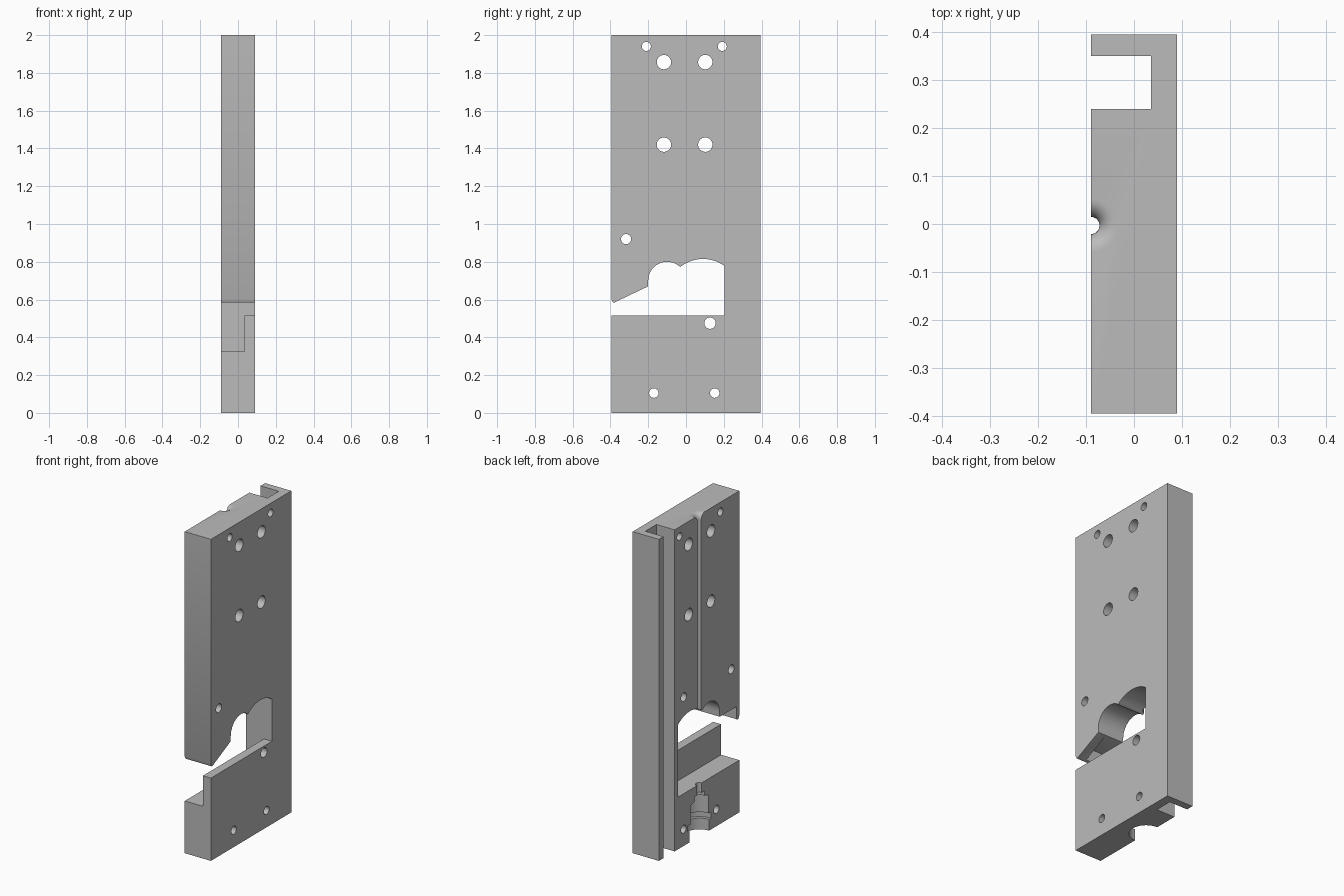
import bpy, bmesh, math

cube = bpy.data.objects.get("Cube")
if cube:
    bpy.data.objects.remove(cube)

W, D, H = 0.09, 0.395, 2.0      # half thickness, half width, height

grey = bpy.data.materials.new("plain_grey")
grey.use_nodes = True
colour = (0.5, 0.5, 0.5, 1)
grey.diffuse_color = colour
grey.node_tree.nodes["Principled BSDF"].inputs["Base Color"].default_value = colour


def loft(name, rings):
    """Closed solid through rings that run anticlockwise about their axis."""
    bm = bmesh.new()
    loops = [[bm.verts.new(p) for p in ring] for ring in rings]
    for a, b in zip(loops, loops[1:]):
        for i in range(len(a)):
            j = (i + 1) % len(a)
            bm.faces.new((a[i], a[j], b[j], b[i]))
    bm.faces.new(loops[0][::-1])
    bm.faces.new(loops[-1])
    bm.normal_update()
    mesh = bpy.data.meshes.new(name)
    bm.to_mesh(mesh)
    bm.free()
    mesh.materials.append(grey)
    ob = bpy.data.objects.new(name, mesh)
    bpy.context.scene.collection.objects.link(ob)
    return ob


def prism(name, points, x0, x1):
    """Extrude an anticlockwise (y, z) outline along x."""
    return loft(name, [[(x, y, z) for y, z in points] for x in (x0, x1)])


def box(name, x0, x1, y0, y1, z0, z1):
    return prism(name, [(y0, z0), (y1, z0), (y1, z1), (y0, z1)], x0, x1)


def arc(cu, cv, r, a0, a1, n):
    angles = [math.radians(a0 + (a1 - a0) * i / n) for i in range(n + 1)]
    return [(cu + r * math.cos(a), cv + r * math.sin(a)) for a in angles]


def circle(cu, cv, r, n):
    half = 180 / n
    return arc(cu, cv, r, half, 360 - half, n - 1)


def lathe(name, profile, x, y):
    """Solid of revolution about a vertical axis, (radius, z) from the bottom up."""
    return loft(name, [[(u, v, z) for u, v in circle(x, y, r, 40)] for r, z in profile])


def hole(y, z, r, x1=0.2):
    return prism("hole_cutter", circle(y, z, r, 32), -0.2, x1)


# Main plate
plate = box("mounting_plate", -W, W, -D, D, 0, H)

# Through opening with two arches and a sloping lip
opening = [(-0.5, 0.515), (0.205, 0.515)]
opening += arc(0.09, 0.622, 0.193, 53.5, 128, 14)
opening += arc(-0.1, 0.7, 0.1, 47, 180, 20)
opening += [(-0.2, 0.67), (-0.378, 0.585), (-0.387, 0.585), (-0.395, 0.603), (-0.5, 0.603)]
cutters = [prism("opening_cutter", opening, -0.2, 0.2)]

# Long side channel, lower step and the pocket behind the lip
cutters += [
    box("channel_cutter", -0.2, 0.035, 0.24, 0.35, -0.1, 2.1),
    box("step_cutter", -0.2, 0.035, -0.5, 0.205, 0.325, 0.55),
    box("lip_pocket_cutter", -0.2, 0.035, -0.37, -0.19, 0.53, 0.668),
]

# Wire groove with a flared mouth at the top
flare = arc(0.055, 1.963, 0.037, 180, 90, 8)
cutters.append(lathe("groove_cutter", [(0.018, 0.7)] + flare + [(0.055, 2.1)], -W, -0.003))

# Stepped round socket in the foot
socket = [(0.095, -0.1), (0.095, 0.07), (0.115, 0.07), (0.115, 0.11), (0.09, 0.11),
          (0.09, 0.225), (0.05, 0.235), (0.05, 0.265), (0.022, 0.265), (0.022, 0.4)]
cutters.append(lathe("socket_cutter", socket, -W, -0.003))

# Screw holes
for y in (-0.21, 0.192):
    cutters.append(hole(y, 1.94, 0.024))
for y in (-0.117, 0.102):
    for z in (1.42, 1.857):
        cutters.append(hole(y, z, 0.038))
for y in (-0.17, 0.152):
    cutters.append(hole(y, 0.105, 0.025))
cutters += [hole(-0.317, 0.92, 0.027), hole(0.127, 0.475, 0.03),
            hole(0.15, 0.925, 0.027, 0.035)]

# Cut everything out of the plate, then drop the cutters
bpy.context.view_layer.objects.active = plate
for cutter in cutters:
    mod = plate.modifiers.new("cut", 'BOOLEAN')
    mod.operation = 'DIFFERENCE'
    mod.solver = 'EXACT'
    mod.object = cutter
    bpy.ops.object.modifier_apply(modifier=mod.name)
    bpy.data.objects.remove(cutter)

for ob in bpy.context.selected_objects:
    ob.select_set(False)
plate.select_set(True)
bpy.ops.object.shade_smooth_by_angle(angle=math.radians(30))
